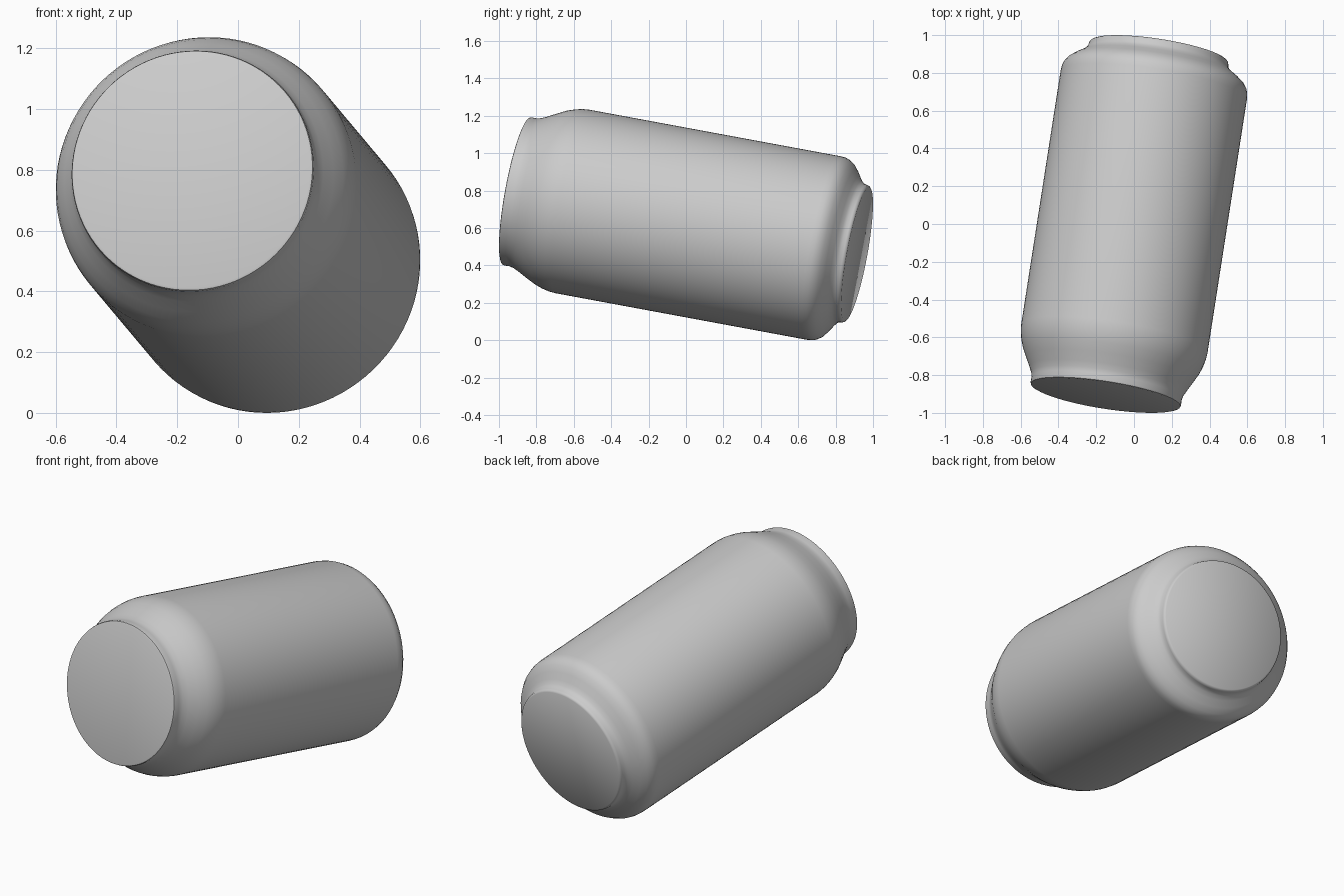
import bpy, bmesh, math
from mathutils import Vector

cube = bpy.data.objects.get("Cube")
if cube:
    bpy.data.objects.remove(cube, do_unlink=True)

SIDES = 96
AXIS = Vector((0.151, 0.972, -0.18)).normalized()   # base end to lid end

# Single plain metal colour
metal = bpy.data.materials.new("plain_grey")
metal.use_nodes = True
grey = (0.6, 0.6, 0.6, 1)
metal.diffuse_color = grey
metal.node_tree.nodes["Principled BSDF"].inputs["Base Color"].default_value = grey


def lathe(name, profile):
    """Revolve (radius, distance) points about z into a closed solid."""
    bm = bmesh.new()
    verts = [bm.verts.new((r, 0, h)) for r, h in profile]
    edges = [bm.edges.new(pair) for pair in zip(verts, verts[1:])]
    bmesh.ops.spin(bm, geom=verts + edges, cent=(0, 0, 0), axis=(0, 0, 1),
                   angle=math.tau, steps=SIDES, use_merge=True)
    bmesh.ops.remove_doubles(bm, verts=bm.verts, dist=0.0001)
    # Flat end discs
    bmesh.ops.holes_fill(bm, edges=[e for e in bm.edges if e.is_boundary], sides=0)
    bmesh.ops.recalc_face_normals(bm, faces=bm.faces)
    mesh = bpy.data.meshes.new(name)
    bm.to_mesh(mesh)
    bm.free()
    mesh.materials.append(metal)
    obj = bpy.data.objects.new(name, mesh)
    bpy.context.collection.objects.link(obj)
    return obj


# Base rim and its long flare, straight wall, then shoulder, neck and lid rim
base = [(0.392, 0), (0.400, 0.003), (0.403, 0.012), (0.402, 0.04), (0.408, 0.065),
        (0.422, 0.095), (0.448, 0.145), (0.473, 0.195), (0.487, 0.235),
        (0.496, 0.275), (0.499, 0.31)]
lid = [(0.499, 1.69), (0.497, 1.715), (0.490, 1.738), (0.473, 1.763), (0.443, 1.787),
       (0.408, 1.81), (0.387, 1.827), (0.377, 1.842), (0.374, 1.858),
       (0.371, 1.868), (0.362, 1.875)]
can = lathe("drink_can", base + lid)

# Tilt the can, then centre it and rest it on the ground
can.data.transform(AXIS.to_track_quat('Z', 'Y').to_matrix().to_4x4())
shift = Vector()
for i in range(3):
    values = [v.co[i] for v in can.data.vertices]
    shift[i] = -min(values) if i == 2 else -(min(values) + max(values)) / 2
for v in can.data.vertices:
    v.co += shift

bpy.ops.object.select_all(action='DESELECT')
can.select_set(True)
bpy.context.view_layer.objects.active = can
bpy.ops.object.shade_smooth_by_angle(angle=math.radians(50))
